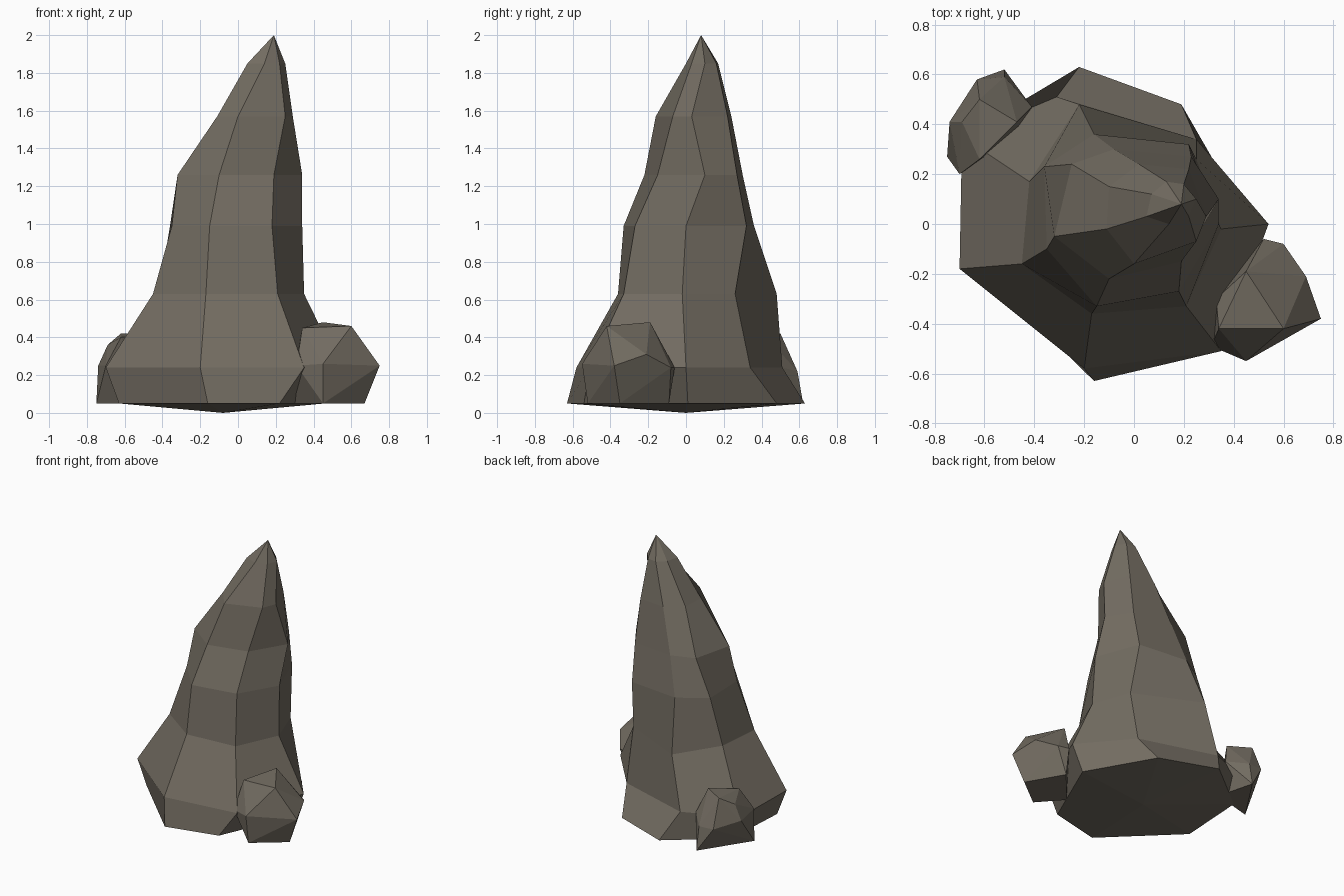
import bpy
import bmesh

default_cube = bpy.data.objects.get("Cube")
if default_cube:
    bpy.data.objects.remove(default_cube, do_unlink=True)


def make_material(name, colour):
    material = bpy.data.materials.new(name)
    material.use_nodes = True
    material.diffuse_color = colour
    material.node_tree.nodes["Principled BSDF"].inputs["Base Color"].default_value = colour
    return material


stone = make_material("grey brown stone", (0.17, 0.15, 0.12, 1))


def add_object(name, bm):
    """Turn a finished bmesh into a flat-shaded stone object."""
    bmesh.ops.recalc_face_normals(bm, faces=bm.faces[:])
    mesh = bpy.data.meshes.new(name)
    bm.to_mesh(mesh)
    bm.free()
    mesh.materials.append(stone)
    obj = bpy.data.objects.new(name, mesh)
    bpy.context.scene.collection.objects.link(obj)
    return obj


def build_spire(name, ridges, heights, tip, base):
    """Skin neighbouring ridge lines, then close them at the tip and the base."""
    bm = bmesh.new()
    lines = [[bm.verts.new((x, y, z)) for (x, y), z in zip(ridge, heights)]
             for ridge in ridges]
    top, bottom = bm.verts.new(tip), bm.verts.new(base)
    for index, line in enumerate(lines):
        following = lines[(index + 1) % len(lines)]
        for level in range(len(heights) - 1):
            bm.faces.new((line[level], following[level],
                          following[level + 1], line[level + 1]))
        bm.faces.new((line[-1], following[-1], top))
        bm.faces.new((following[0], line[0], bottom))
    return add_object(name, bm)


def build_boulder(name, corners):
    """Wrap a faceted boulder around a few corner points."""
    bm = bmesh.new()
    for corner in corners:
        bm.verts.new(corner)
    hull = bmesh.ops.convex_hull(bm, input=bm.verts[:])
    unused = {v for v in hull["geom_interior"] if isinstance(v, bmesh.types.BMVert)}
    bmesh.ops.delete(bm, geom=list(unused), context="VERTS")
    bmesh.ops.dissolve_limit(bm, angle_limit=0.05, verts=bm.verts[:], edges=bm.edges[:])
    return add_object(name, bm)


# Ridge lines of the spire, each running from the foot to just below the tip
levels = (0.05, 0.24, 0.63, 0.99, 1.26, 1.57, 1.85)
front_ridge = [(-.16, -.63), (-.2, -.58), (-.17, -.36), (-.15, -.33),
               (-.1, -.22), (0, -.16), (.14, 0)]
front_left_ridge = [(.22, -.54), (.35, -.51), (.21, -.33), (.18, -.27),
                    (.19, -.15), (.25, -.07), (.22, .03)]
left_ridge = [(.46, .01), (.54, 0), (.35, -.02), (.34, 0),
              (.34, .1), (.29, .03), (.25, .1)]
back_left_ridge = [(.19, .48), (.25, .34), (.25, .26), (.22, .32),
                   (.23, .27), (.22, .22), (.2, .16)]
back_ridge = [(-.22, .63), (-.31, .51), (-.22, .48), (-.16, .36),
              (-.08, .3), (.02, .24), (.13, .17)]
back_right_ridge = [(-.6, .33), (-.69, .35), (-.42, .17), (-.36, .23),
                    (-.25, .24), (-.1, .15), (.07, .12)]
right_ridge = [(-.63, -.17), (-.7, -.18), (-.45, -.16), (-.35, -.1),
               (-.32, -.05), (-.11, -.02), (.05, .03)]

build_spire("rock_spire",
            [front_ridge, front_left_ridge, left_ridge, back_left_ridge,
             back_ridge, back_right_ridge, right_ridge],
            levels, tip=(.19, .08, 2), base=(-.08, 0, 0))

# Boulder leaning on the front left of the foot
build_boulder("front_left_boulder", [
    (.34, -.42, .45), (.45, -.19, .48), (.6, -.42, .46), (.69, -.21, .31),
    (.75, -.38, .25), (.45, -.55, .26), (.31, -.49, .25), (.6, -.08, .24),
    (.52, -.06, .24), (.33, -.3, .4), (.67, -.35, .05), (.45, -.52, .05),
    (.3, -.35, .05), (.52, -.09, .05)])

# Smaller boulder leaning on the back right of the foot
build_boulder("back_right_boulder", [
    (-.62, .5, .42), (-.47, .41, .42), (-.62, .26, .4), (-.69, .41, .36),
    (-.74, .41, .25), (-.7, .2, .25), (-.63, .58, .22), (-.41, .47, .25),
    (-.52, .59, .22), (-.75, .27, .05), (-.52, .62, .05), (-.45, .35, .05)])
